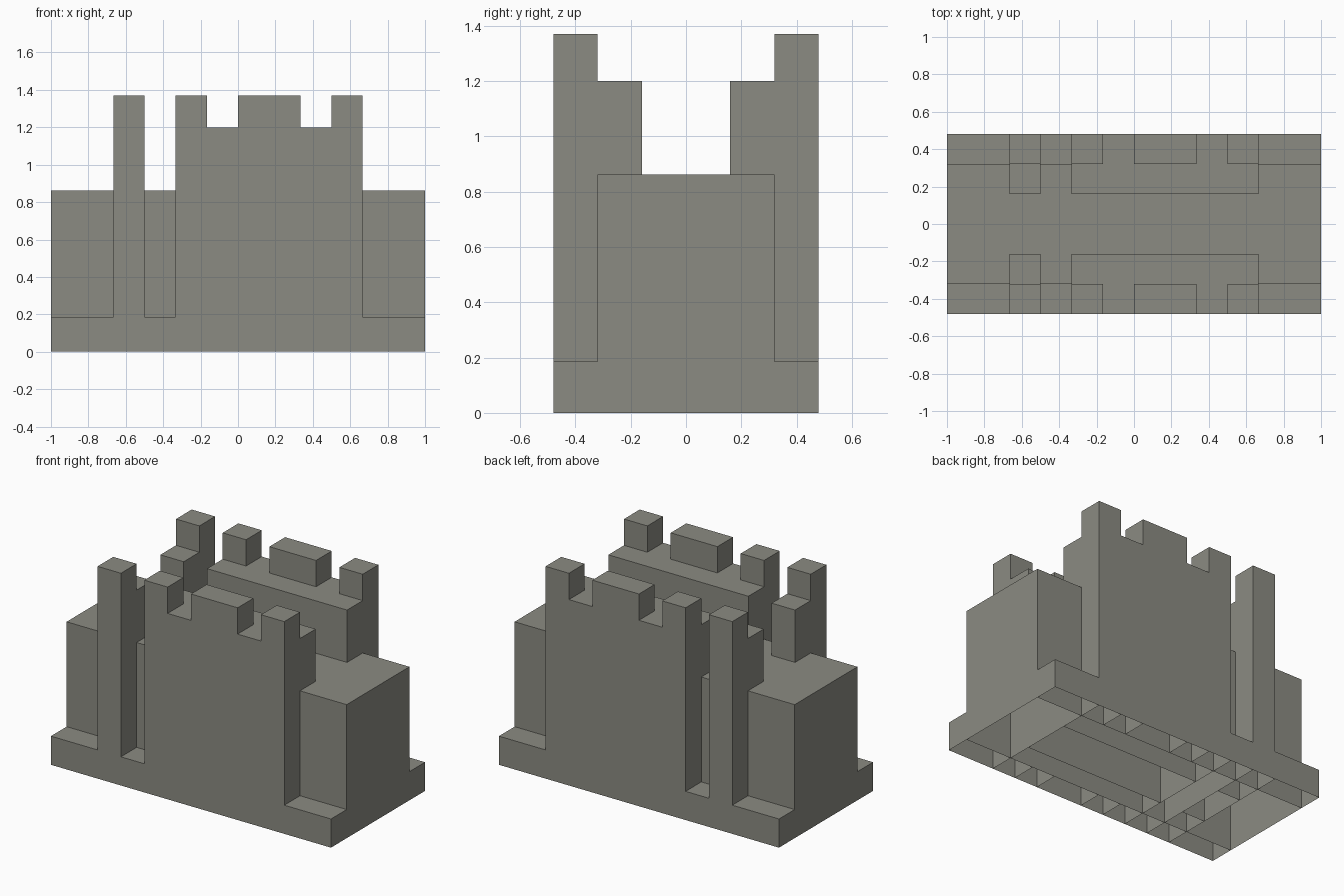
import bpy
import bmesh

default_cube = bpy.data.objects.get("Cube")
if default_cube:
    bpy.data.objects.remove(default_cube, do_unlink=True)

# Layout grid
X = 1 / 6                      # one step along the length
Y = 0.16                       # one step along the depth
BASE, CORE, WALK, MERLON = 0.185, 0.862, 1.2, 1.37

# The one material
stone = bpy.data.materials.new("grey_stone")
stone.use_nodes = True
colour = (0.26, 0.26, 0.225, 1)
stone.diffuse_color = colour
shader = stone.node_tree.nodes["Principled BSDF"]
shader.inputs["Base Color"].default_value = colour
shader.inputs["Roughness"].default_value = 0.9


def hollow_block(name, x0, x1, y0, y1, height):
    """Open-bottomed block standing on the ground, sized in grid steps."""
    bm = bmesh.new()
    bmesh.ops.create_cube(bm, size=1)
    for v in bm.verts:
        v.co.x = (x1 if v.co.x > 0 else x0) * X
        v.co.y = (y1 if v.co.y > 0 else y0) * Y
        v.co.z = height if v.co.z > 0 else 0
    bm.normal_update()
    floor = [f for f in bm.faces if f.normal.z < -0.5]
    bmesh.ops.delete(bm, geom=floor, context='FACES_ONLY')
    mesh = bpy.data.meshes.new(name)
    bm.to_mesh(mesh)
    bm.free()
    mesh.materials.append(stone)
    bpy.context.collection.objects.link(bpy.data.objects.new(name, mesh))


# Core of the keep
hollow_block("core_right_end", -6, -4, -2, 2, CORE)
hollow_block("core_behind_pillar", -4, -3, -1, 1, CORE)
hollow_block("core_behind_slot", -3, -2, -2, 2, CORE)
hollow_block("core_courtyard", -2, 4, -1, 1, CORE)
hollow_block("core_left_end", 4, 6, -2, 2, CORE)

# Outer wall from right to left: part, start, end, height
wall = [
    ("right_ledge", -6, -4, BASE),
    ("pillar", -4, -3, MERLON),
    ("slot_ledge", -3, -2, BASE),
    ("right_merlon", -2, -1, MERLON),
    ("right_notch", -1, 0, WALK),
    ("middle_merlon", 0, 2, MERLON),
    ("left_notch", 2, 3, WALK),
    ("left_merlon", 3, 4, MERLON),
    ("left_ledge", 4, 6, BASE),
]

# Matching walls and walkways on the front and back
for side, s in (("front", -1), ("back", 1)):
    near, far = sorted((2 * s, 3 * s))
    for part, x0, x1, height in wall:
        hollow_block(f"{side}_{part}", x0, x1, near, far, height)
    near, far = sorted((s, 2 * s))
    hollow_block(f"{side}_pillar_step", -4, -3, near, far, WALK)
    hollow_block(f"{side}_walkway", -2, 4, near, far, WALK)
